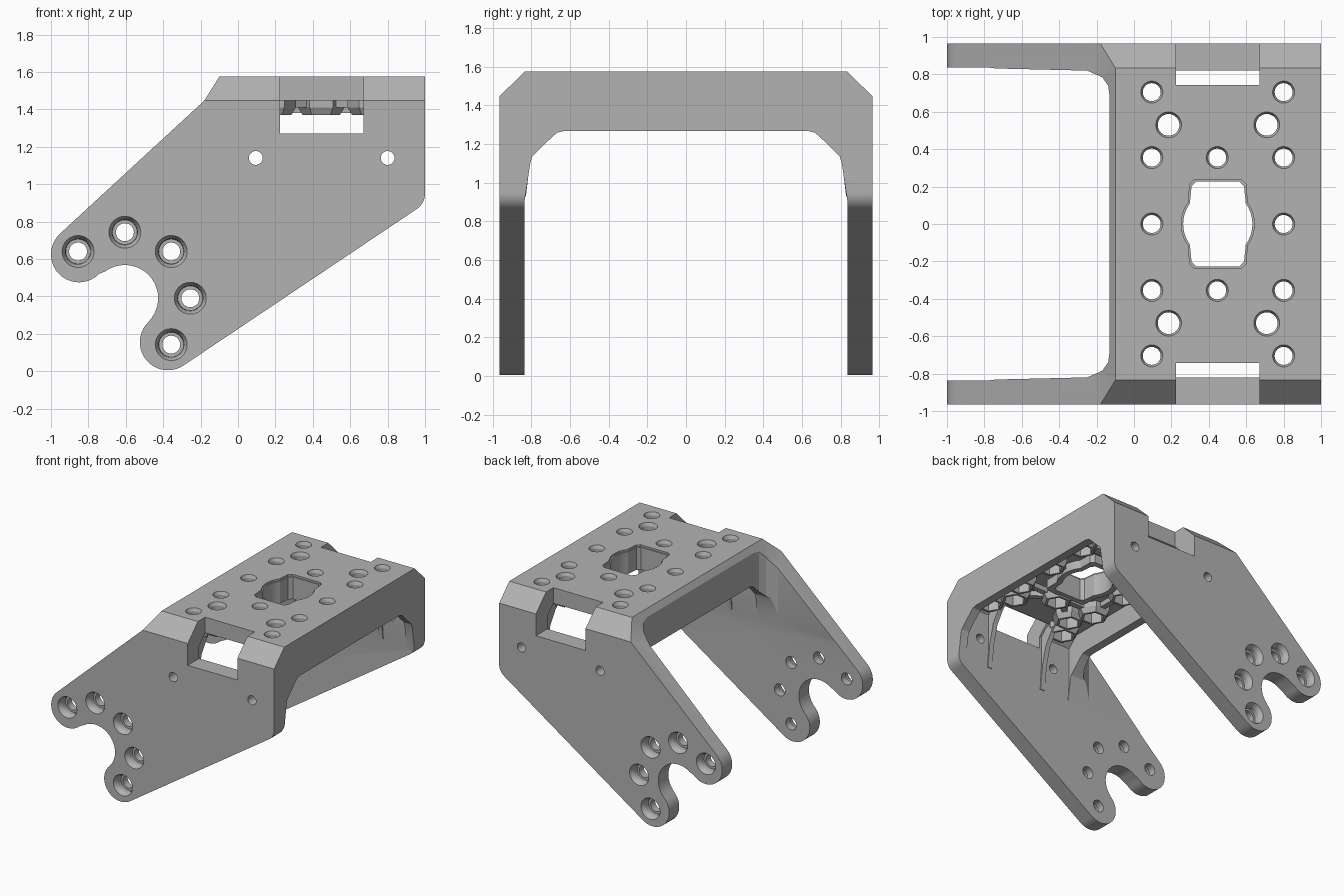
import bpy, bmesh
from math import cos, sin, radians, pi, sqrt
from mathutils import Matrix, Vector

cube = bpy.data.objects.get("Cube")
if cube:
    bpy.data.objects.remove(cube, do_unlink=True)

grey = bpy.data.materials.new("bracket grey")
grey.use_nodes = True
grey.diffuse_color = (0.45, 0.45, 0.45, 1)
grey.node_tree.nodes["Principled BSDF"].inputs["Base Color"].default_value = (0.45, 0.45, 0.45, 1)


def new_object(name, bm):
    bmesh.ops.recalc_face_normals(bm, faces=bm.faces)
    mesh = bpy.data.meshes.new(name)
    bm.to_mesh(mesh)
    bm.free()
    mesh.materials.append(grey)
    ob = bpy.data.objects.new(name, mesh)
    bpy.context.collection.objects.link(ob)
    return ob


def place(axis, u, v, w):
    """Profile plane coordinates u, v, and w along the extrusion axis."""
    return {"x": (w, u, v), "y": (u, w, v), "z": (u, v, w)}[axis]


def add_prism(bm, pts, axis, a, b):
    ends = [[bm.verts.new(place(axis, u, v, w)) for u, v in pts] for w in (a, b)]
    n = len(pts)
    for ring in ends:
        bm.faces.new(ring)
    for i in range(n):
        j = (i + 1) % n
        bm.faces.new((ends[0][i], ends[0][j], ends[1][j], ends[1][i]))


def add_lathe(bm, centre, axis, profile, sides=32):
    """Stack of (radius, distance along axis) rings, capped at both ends."""
    rings = []
    for r, w in profile:
        rings.append([bm.verts.new(place(axis, centre[0] + r * cos(2 * pi * i / sides),
                                         centre[1] + r * sin(2 * pi * i / sides), w))
                      for i in range(sides)])
    for lo, hi in zip(rings, rings[1:]):
        for i in range(sides):
            j = (i + 1) % sides
            bm.faces.new((lo[i], lo[j], hi[j], hi[i]))
    bm.faces.new(rings[0])
    bm.faces.new(rings[-1])


def combine(target, bm, operation):
    tool = new_object("tool", bm)
    tool.hide_render = True
    mod = target.modifiers.new("combine", "BOOLEAN")
    mod.object, mod.operation, mod.solver, mod.use_self = tool, operation, "EXACT", True
    bpy.context.view_layer.objects.active = target
    bpy.ops.object.modifier_apply(modifier=mod.name)
    bpy.data.objects.remove(tool, do_unlink=True)


def prism_tool(target, pts, axis, a, b, operation="DIFFERENCE"):
    bm = bmesh.new()
    add_prism(bm, pts, axis, a, b)
    combine(target, bm, operation)


def arc(cx, cz, r, start, end, steps=20):
    return [(cx + r * cos(radians(start + (end - start) * i / steps)),
             cz + r * sin(radians(start + (end - start) * i / steps))) for i in range(steps + 1)]


def mirrored(half):
    """Symmetric outline from the half with positive first coordinate."""
    return half + [(-u, v) for u, v in reversed(half)]


def box(u0, u1, v0, v1):
    return [(u0, v0), (u1, v0), (u1, v1), (u0, v1)]


# Side outline of the arms, with two lobes around a round bite
outline = [(1, 1.575), (-0.1, 1.575), (-0.18, 1.447)]
outline += arc(-0.85, 0.625, 0.15, 133, 315.6)
outline += arc(-0.605, 0.39, 0.178, 135.6, -45.6)[1:-1]
outline += arc(-0.375, 0.155, 0.15, 134.4, 304.3)
outline += arc(0.9, 0.95, 0.1, -55.7, 0, 8)
bm = bmesh.new()
add_prism(bm, outline, "y", -0.965, 0.965)
bracket = new_object("bracket", bm)

# Chamfered shoulders
prism_tool(bracket, mirrored([(0.965, -0.1), (0.965, 1.447), (0.835, 1.575)]),
           "x", -1.2, 1.2, "INTERSECT")

# Opening between the arms, and the hollow behind the two rims
opening = [(0.836, -0.1), (0.836, 0.9), (0.806, 1.1), (0.796, 1.135),
           (0.69, 1.24), (0.665, 1.26), (0.63, 1.268)]
prism_tool(bracket, mirrored(opening), "x", -1.2, 1.2)
hollow = [(0.836, 0.5), (0.836, 0.9), (0.82, 1.1), (0.82, 1.37), (0.74, 1.45)]
prism_tool(bracket, mirrored(hollow), "x", -0.06, 0.93)
gap = [(-1.2, 0.838), (-0.8, 0.833), (-0.25, 0.82), (-0.17, 0.785), (-0.138, 0.74), (-0.13, 0.68)]
prism_tool(bracket, gap + [(x, -y) for x, y in reversed(gap)], "z", -0.1, 2)

# Curved gussets beside the shoulder windows
bm = bmesh.new()
gusset = [(0.85, 0.93), (0.828, 0.93), (0.805, 1.13), (0.765, 1.28), (0.7, 1.38), (0.6, 1.47), (0.85, 1.4)]
for x in (0.19, 0.70):
    for side in (1, -1):
        add_prism(bm, [(side * y, z) for y, z in gusset], "x", x - 0.02, x + 0.02)
combine(bracket, bm, "UNION")

# Hole layout of the top plate
small_holes = [(x, y) for x in (0.095, 0.8) for y in (-0.705, -0.355, 0, 0.355, 0.705)]
small_holes += [(0.445, -0.355), (0.445, 0.355)]
large_holes = [(x, y) for x in (0.185, 0.71) for y in (-0.53, 0.53)]

# Ribs under the top plate
bm = bmesh.new()
ribs = [((x, -0.74), (x, 0.74)) for x in (0.095, 0.8)]
for s in (1, -1):
    ribs += [((0.095, s * 0.355), (0.8, s * 0.355)), ((0.185, s * 0.53), (0.445, s * 0.355)),
             ((0.71, s * 0.53), (0.445, s * 0.355))]
ribs += [((-0.08, 0), (0.26, 0)), ((0.64, 0), (0.95, 0))]
for p, q in ribs:
    p, q = Vector(p), Vector(q)
    d = (q - p).normalized() * 0.022
    n = Vector((-d.y, d.x))
    add_prism(bm, [p + n, q + n, q - n, p - n], "z", 1.41, 1.47)
combine(bracket, bm, "UNION")

# Hexagonal nut bosses
bm = bmesh.new()
for c in small_holes + large_holes:
    add_lathe(bm, c, "z", [(0.1, 1.37), (0.125, 1.41), (0.125, 1.48)], 6)
combine(bracket, bm, "UNION")


def keyhole(grow):
    """Rounded rectangle with a round bulge on both long sides."""
    cx, r, w, h, k = 0.448, 0.185 + grow, 0.14 + grow, 0.228 + grow, 0.025
    bulge = [(u, v) for u, v in arc(0, 0, r, -48, 48, 16) if u > w]
    half = [(w - k, -h), (w, -h + k)] + bulge + [(w, h - k), (w - k, h)]
    return [(cx + u, v) for u, v in mirrored(half)]


# Central opening with a collar and a small chamfer step
prism_tool(bracket, keyhole(0.045), "z", 1.38, 1.48, "UNION")
prism_tool(bracket, keyhole(0), "z", 1.2, 1.7)
prism_tool(bracket, keyhole(0.01), "z", 1.56, 1.7)

# Plate holes with chamfered mouths, and the nut pockets below
bm = bmesh.new()
for holes, r in ((small_holes, 0.048), (large_holes, 0.058)):
    for c in holes:
        add_lathe(bm, c, "z", [(r, 1.2), (r, 1.55), (r + 0.012, 1.577), (r + 0.012, 1.7)])
combine(bracket, bm, "DIFFERENCE")
bm = bmesh.new()
for c in small_holes + large_holes:
    add_lathe(bm, c, "z", [(0.08, 1.3), (0.08, 1.47)], 6)
combine(bracket, bm, "DIFFERENCE")

# Shoulder windows
bm = bmesh.new()
for s in (1, -1):
    add_prism(bm, box(0.225, 0.67, 1.27, 1.8), "y", s * 0.742, s * 1.2)
combine(bracket, bm, "DIFFERENCE")

# Countersunk arm holes and plain side holes
bm = bmesh.new()
arm_holes = [(-0.855, 0.64), (-0.605, 0.743), (-0.357, 0.64), (-0.255, 0.39), (-0.357, 0.142)]
for s in (1, -1):
    for c in arm_holes:
        add_lathe(bm, c, "y", [(0.048, s * 0.7), (0.048, s * 0.895), (0.066, s * 0.895),
                               (0.068, s * 0.93), (0.086, s * 0.966), (0.086, s * 1.1)])
    for c in ((0.095, 1.14), (0.8, 1.14)):
        add_lathe(bm, c, "y", [(0.037, s * 0.7), (0.037, s * 1.1)])
combine(bracket, bm, "DIFFERENCE")

# Smooth the arcs, keep the edges sharp
bpy.ops.object.select_all(action="DESELECT")
bracket.select_set(True)
bpy.context.view_layer.objects.active = bracket
bpy.ops.object.shade_smooth_by_angle(angle=radians(20))
